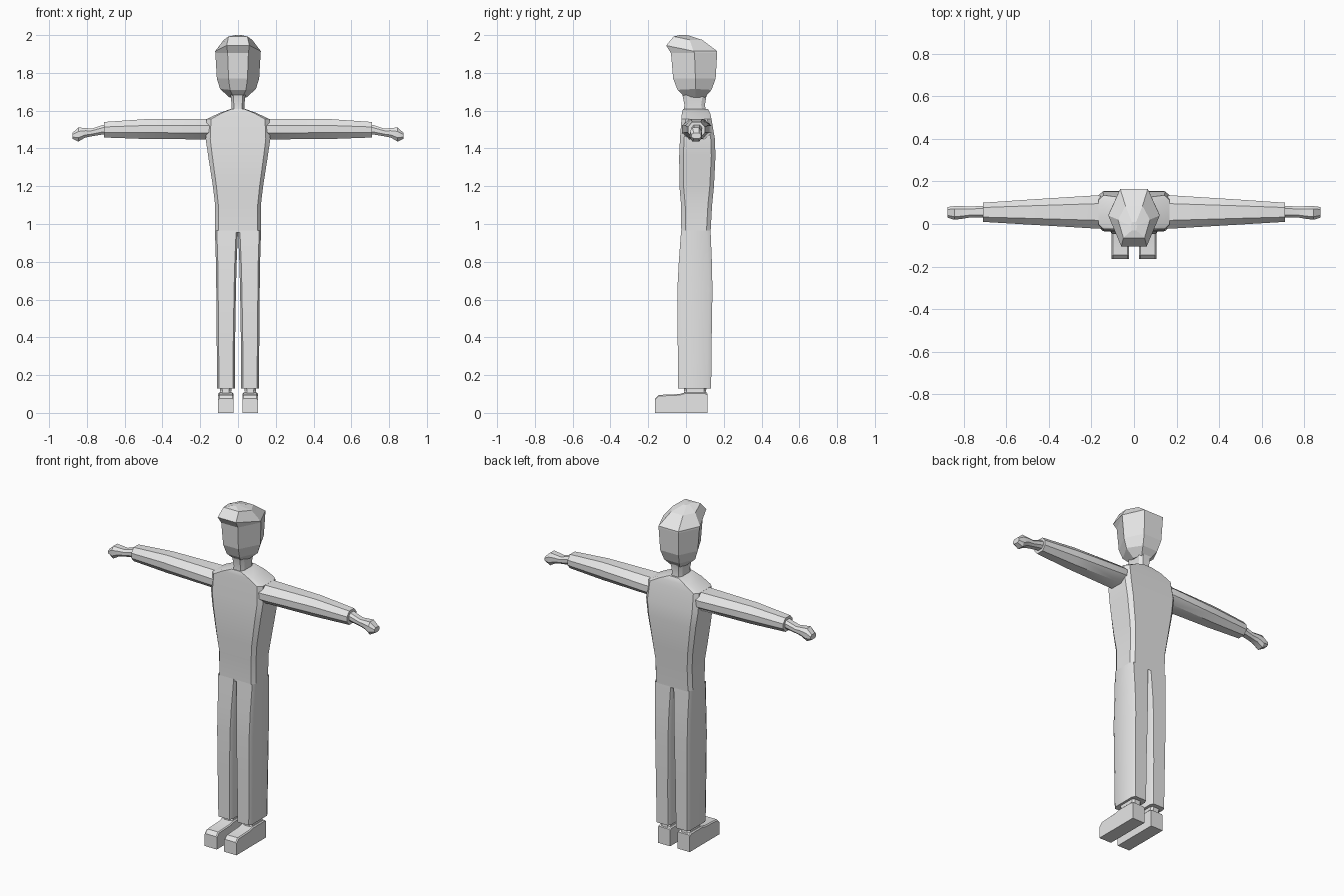
import bpy, bmesh, math

if "Cube" in bpy.data.objects:
    bpy.data.objects.remove(bpy.data.objects["Cube"])

cloth = bpy.data.materials.new("plain grey")
cloth.diffuse_color = (0.8, 0.8, 0.8, 1)
cloth.use_nodes = True
cloth.node_tree.nodes["Principled BSDF"].inputs["Base Color"].default_value = cloth.diffuse_color


def loft(name, rings, cap_start=True, cap_end=True, angle=30, mirror=False):
    """Skin a list of point rings into one object, optionally mirrored in x."""
    bm = bmesh.new()
    loops = [[bm.verts.new(p) for p in ring] for ring in rings]
    n = len(loops[0])
    for a, b in zip(loops, loops[1:]):
        for i in range(n):
            j = (i + 1) % n
            bm.faces.new((a[i], a[j], b[j], b[i]))
    if cap_start:
        bm.faces.new(loops[0][::-1])
    if cap_end:
        bm.faces.new(loops[-1])
    if mirror:
        geom = bm.verts[:] + bm.edges[:] + bm.faces[:]
        bmesh.ops.mirror(bm, geom=geom, axis='X', merge_dist=-1)
    bmesh.ops.recalc_face_normals(bm, faces=bm.faces[:])
    mesh = bpy.data.meshes.new(name)
    bm.to_mesh(mesh)
    bm.free()
    mesh.materials.append(cloth)
    obj = bpy.data.objects.new(name, mesh)
    bpy.context.collection.objects.link(obj)
    bpy.ops.object.select_all(action='DESELECT')
    obj.select_set(True)
    bpy.context.view_layer.objects.active = obj
    if angle:
        bpy.ops.object.shade_smooth_by_angle(angle=math.radians(angle))
    return obj


def octagon(a0, a1, b0, b1, ca, cb):
    """Rectangle with chamfered corners."""
    return [(a0 + ca, b0), (a1 - ca, b0), (a1, b0 + cb), (a1, b1 - cb),
            (a1 - ca, b1), (a0 + ca, b1), (a0, b1 - cb), (a0, b0 + cb)]


def flat(z, *args):
    return [(x, y, z) for x, y in octagon(*args)]


def across(x, *args):
    return [(x, y, z) for y, z in octagon(*args)]


def hexagon(fx, fy, fz, mx, my, mz, bx, by, bz):
    """Head ring given by its front, middle and back corners."""
    return [(-fx, fy, fz), (fx, fy, fz), (mx, my, mz),
            (bx, by, bz), (-bx, by, bz), (-mx, my, mz)]


# Head
loft("head", [
    hexagon(.025, -.01, 1.675, .045, .05, 1.67, .03, .10, 1.67),
    hexagon(.042, -.045, 1.71, .095, .05, 1.715, .05, .135, 1.71),
    hexagon(.05, -.068, 1.77, .112, .05, 1.77, .06, .157, 1.77),
    hexagon(.055, -.08, 1.91, .12, .045, 1.905, .065, .165, 1.905),
], angle=0)

# Swept hair with overhanging fringe
loft("hair", [
    hexagon(.055, -.08, 1.905, .12, .045, 1.905, .065, .165, 1.905),
    hexagon(.06, -.105, 1.945, .121, .04, 1.915, .065, .165, 1.915),
    hexagon(.05, -.065, 1.993, .075, .02, 1.975, .04, .085, 1.975),
    hexagon(.01, -.03, 2.0, .015, -.01, 2.0, .01, .01, 1.999),
], cap_start=False, angle=0)

# Neck
loft("neck", [
    flat(1.58, -.034, .034, -.015, .11, .012, .02),
    flat(1.63, -.034, .034, -.008, .10, .012, .02),
    flat(1.69, -.04, .04, -.02, .11, .015, .02)])

# Torso: height, half width, front, back
torso = [(.955, .121, -.025, .13), (1.10, .121, -.026, .138),
         (1.20, .133, -.035, .148), (1.36, .158, -.036, .156),
         (1.45, .171, -.032, .153), (1.555, .166, -.024, .135),
         (1.587, .10, -.022, .128), (1.61, .035, -.015, .115)]
loft("torso", [flat(z, -w, w, f, b, w * .14, .022) for z, w, f, b in torso],
     cap_start=False, angle=35)

# Trouser legs: height, inner, outer, front, back
legs = [(.13, .017, .110, -.042, .133), (.40, .015, .113, -.044, .136),
        (.65, .011, .115, -.046, .140), (.80, .007, .117, -.038, .137),
        (.965, .0, .122, -.026, .130)]
loft("legs", [flat(z, i, o, f, b, .010, .02) for z, i, o, f, b in legs],
     cap_end=False, mirror=True)

# Ankles
loft("ankles", [flat(z, .03 + t, .10 - t, -.015 + t, .112 - t, .012, .012)
                for z, t in [(.09, 0), (.115, .006), (.14, .002)]], mirror=True)

# Shoes: side profile extruded across the width with a soft outer edge
sole = [(-.165, 0), (.115, 0), (.115, .1), (.10, .108), (-.005, .108),
        (-.035, .1), (-.145, .095), (-.165, .075)]
shoe = []
for x, inset in [(.024, .006), (.030, 0), (.099, 0), (.105, .006)]:
    shoe.append([(x, y, z if z == 0 else z - inset) for y, z in sole])
loft("shoes", shoe, mirror=True)

# Sleeves: distance out, front, back, bottom, top
sleeves = [(.13, -.02, .125, 1.455, 1.55), (.17, -.022, .135, 1.448, 1.555),
           (.49, -.003, .115, 1.45, 1.555), (.71, .010, .100, 1.458, 1.54)]
loft("sleeves", [across(x, f, b, l, h, (b - f) * .25, (h - l) * .32)
                 for x, f, b, l, h in sleeves], mirror=True, angle=40)

# Hands with drooping fingers
hands = [(.69, .03, .085, 1.472, 1.527), (.715, .03, .085, 1.474, 1.524),
         (.775, .03, .082, 1.464, 1.505), (.81, .024, .084, 1.457, 1.508),
         (.845, .020, .084, 1.436, 1.511), (.877, .03, .08, 1.452, 1.482)]
loft("hands", [across(x, f, b, l, h, (b - f) * .22, (h - l) * .28)
               for x, f, b, l, h in hands], mirror=True)
